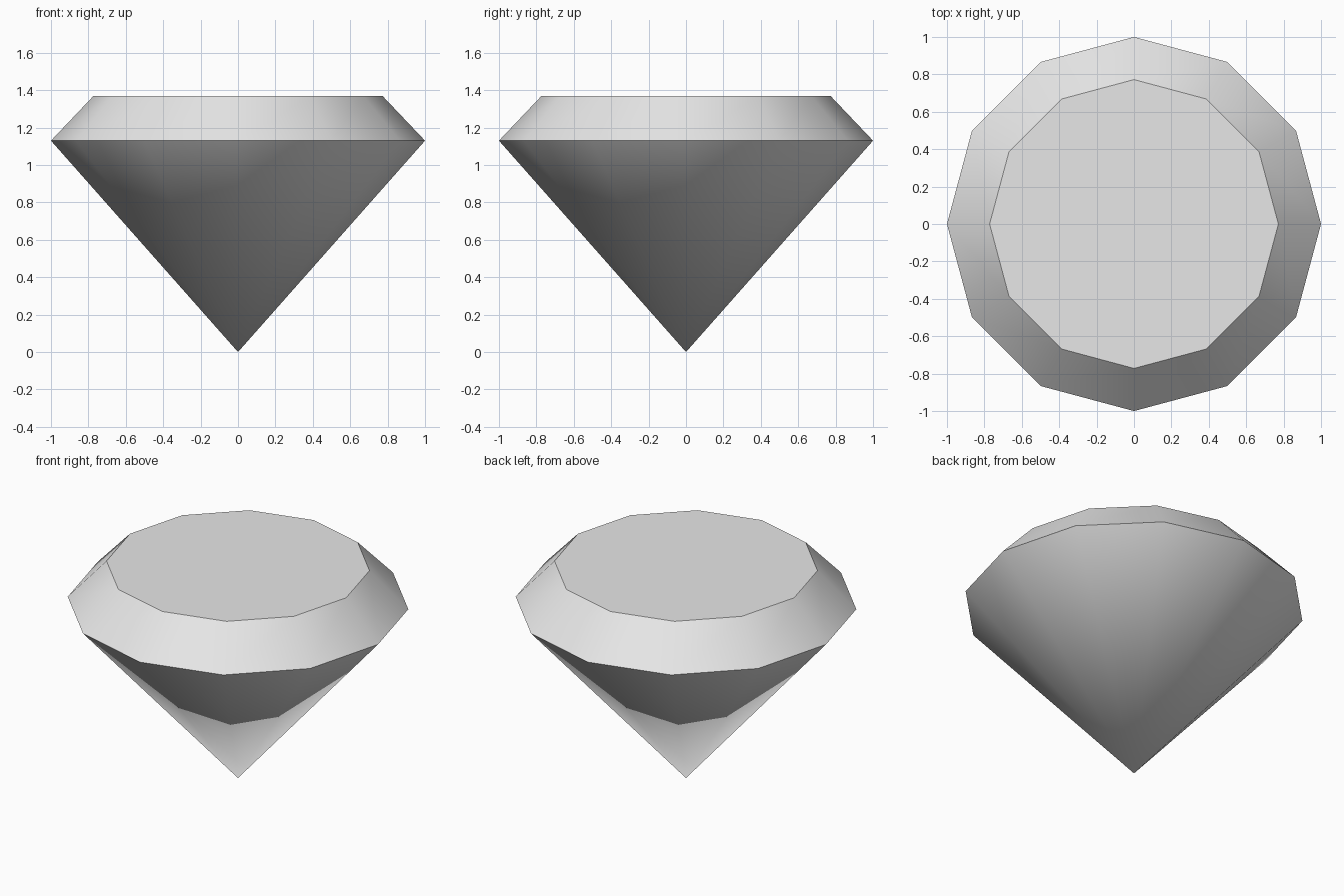
import bpy
import bmesh
from math import cos, sin, tau, radians

cube = bpy.data.objects.get("Cube")
if cube:
    bpy.data.objects.remove(cube, do_unlink=True)

SIDES = 12
GIRDLE_Z, TABLE_Z = 1.13, 1.37
TABLE_RADIUS = 0.772

# Plain grey for the whole stone
grey = bpy.data.materials.new("light_grey")
grey.use_nodes = True
colour = (0.8, 0.8, 0.8, 1)
grey.diffuse_color = colour
grey.node_tree.nodes["Principled BSDF"].inputs["Base Color"].default_value = colour


def ring(bm, radius, z):
    """Add one horizontal ring of corners."""
    angles = [tau * i / SIDES for i in range(SIDES)]
    return [bm.verts.new((radius * cos(a), radius * sin(a), z)) for a in angles]


bm = bmesh.new()
tip = bm.verts.new((0, 0, 0))
girdle = ring(bm, 1, GIRDLE_Z)
table = ring(bm, TABLE_RADIUS, TABLE_Z)

# Pointed base and sloped crown facets
for i in range(SIDES):
    j = (i + 1) % SIDES
    bm.faces.new((tip, girdle[j], girdle[i]))
    bm.faces.new((girdle[i], girdle[j], table[j], table[i]))

# Flat table on top
bm.faces.new(table)
bmesh.ops.recalc_face_normals(bm, faces=bm.faces)

mesh = bpy.data.meshes.new("gemstone")
bm.to_mesh(mesh)
bm.free()
mesh.materials.append(grey)
gem = bpy.data.objects.new("gemstone", mesh)
bpy.context.collection.objects.link(gem)

# Smooth around the sides, sharp at the girdle and table edges
bpy.ops.object.select_all(action="DESELECT")
gem.select_set(True)
bpy.context.view_layer.objects.active = gem
bpy.ops.object.shade_smooth_by_angle(angle=radians(30))
